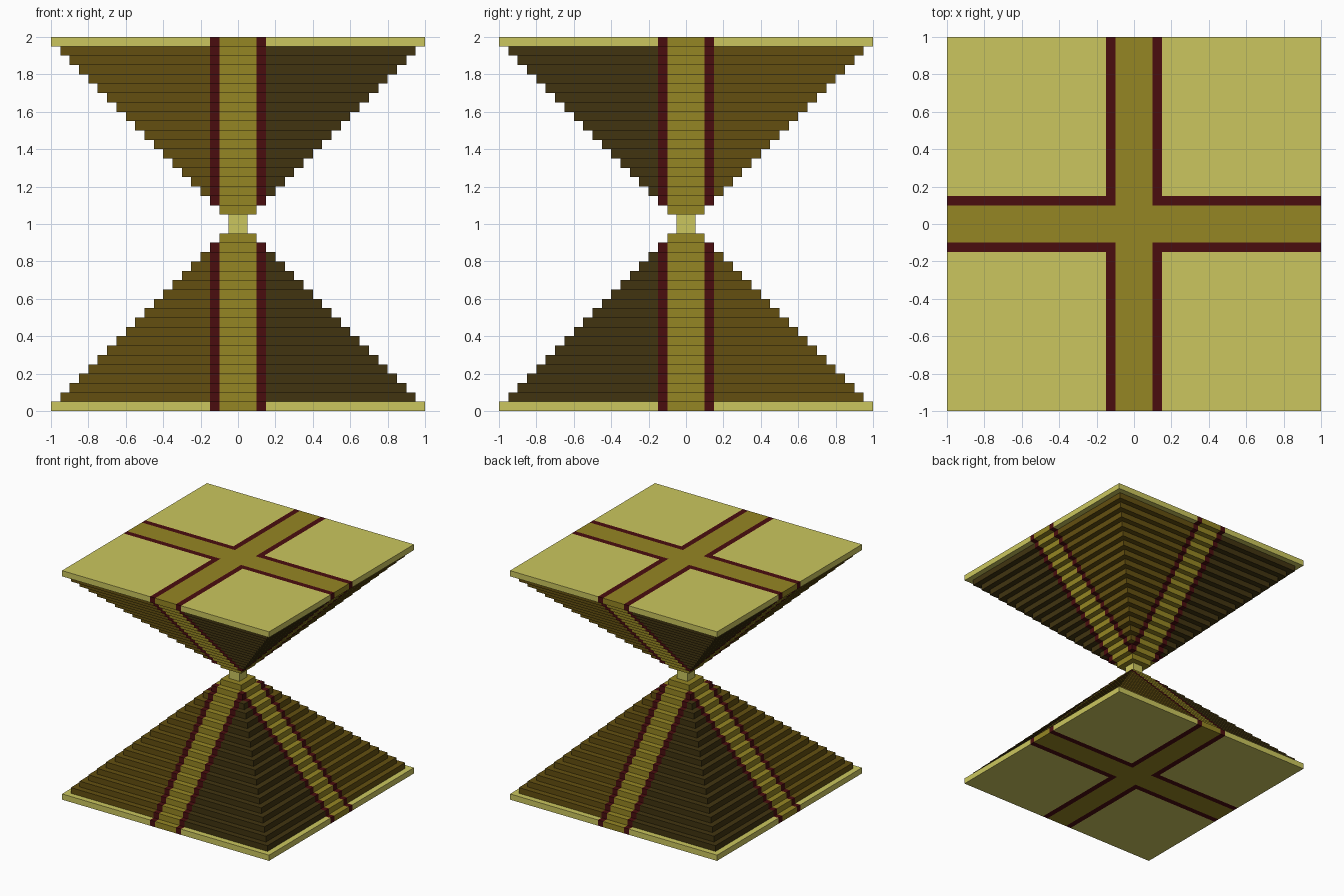
import bpy, bmesh
from mathutils import Vector

if "Cube" in bpy.data.objects:
    bpy.data.objects.remove(bpy.data.objects["Cube"])

STEP = 0.05      # tier height and depth
TIERS = 19       # tiers per pyramid, below the neck


def material(name, hex_rgb):
    def lin(c):
        c /= 255
        return c / 12.92 if c <= 0.04045 else ((c + 0.055) / 1.055) ** 2.4
    m = bpy.data.materials.new(name)
    m.diffuse_color = [lin(int(hex_rgb[i:i + 2], 16)) for i in (0, 2, 4)] + [1]
    m.use_nodes = True
    m.node_tree.nodes["Principled BSDF"].inputs["Base Color"].default_value = m.diffuse_color
    return m


PALE, OLIVE, RED, BROWN, DARK = range(5)
mats = [material("pale_yellow", "CBC65E"), material("olive_gold", "958623"),
        material("dark_red", "4A0D0F"), material("brown", "634F10"),
        material("dark_brown", "413410")]


def square_shell(profile, cap):
    """Square rings through (half width, z) points, optionally capped at the first."""
    bm = bmesh.new()
    rings = [[bm.verts.new((sx * h, sy * h, z))
              for sx, sy in ((-1, -1), (1, -1), (1, 1), (-1, 1))] for h, z in profile]
    for a, b in zip(rings, rings[1:]):
        for i in range(4):
            j = (i + 1) % 4
            bm.faces.new((a[i], a[j], b[j], b[i]))
    if cap:
        bm.faces.new(rings[0][::-1])
    return bm


def finish(bm, name):
    me = bpy.data.meshes.new(name)
    bm.to_mesh(me)
    bm.free()
    for m in mats:
        me.materials.append(m)
    ob = bpy.data.objects.new(name, me)
    bpy.context.collection.objects.link(ob)


def colour(c):
    """Stair cross, red borders, pale base plate, then alternating quadrants."""
    m = min(abs(c.x), abs(c.y))
    if m < 0.1:
        return OLIVE
    if m < 0.15:
        return RED
    if c.z < STEP + 0.001:
        return PALE
    return DARK if c.x * c.y < 0 else BROWN


def pyramid(name, flipped):
    profile = []
    for k in range(TIERS):
        h = 1 - k * STEP
        profile += [(h, k * STEP), (h, (k + 1) * STEP)]
    profile.append((STEP, TIERS * STEP))
    bm = square_shell(profile, True)
    # cut the stair, border and quadrant lines into the faces
    for axis in (Vector((1, 0, 0)), Vector((0, 1, 0))):
        for d in (-0.15, -0.1, 0, 0.1, 0.15):
            bmesh.ops.bisect_plane(bm, geom=bm.verts[:] + bm.edges[:] + bm.faces[:],
                                   dist=1e-5, plane_co=axis * d, plane_no=axis)
    for f in bm.faces:
        f.material_index = colour(f.calc_center_median())
    if flipped:
        for v in bm.verts:
            v.co.z = 2 - v.co.z
        bmesh.ops.reverse_faces(bm, faces=bm.faces[:])
    finish(bm, name)


pyramid("lower_pyramid", False)
pyramid("upper_pyramid", True)

# small block joining the two tips
finish(square_shell([(STEP, 0.95), (STEP, 1.05)], False), "neck")
